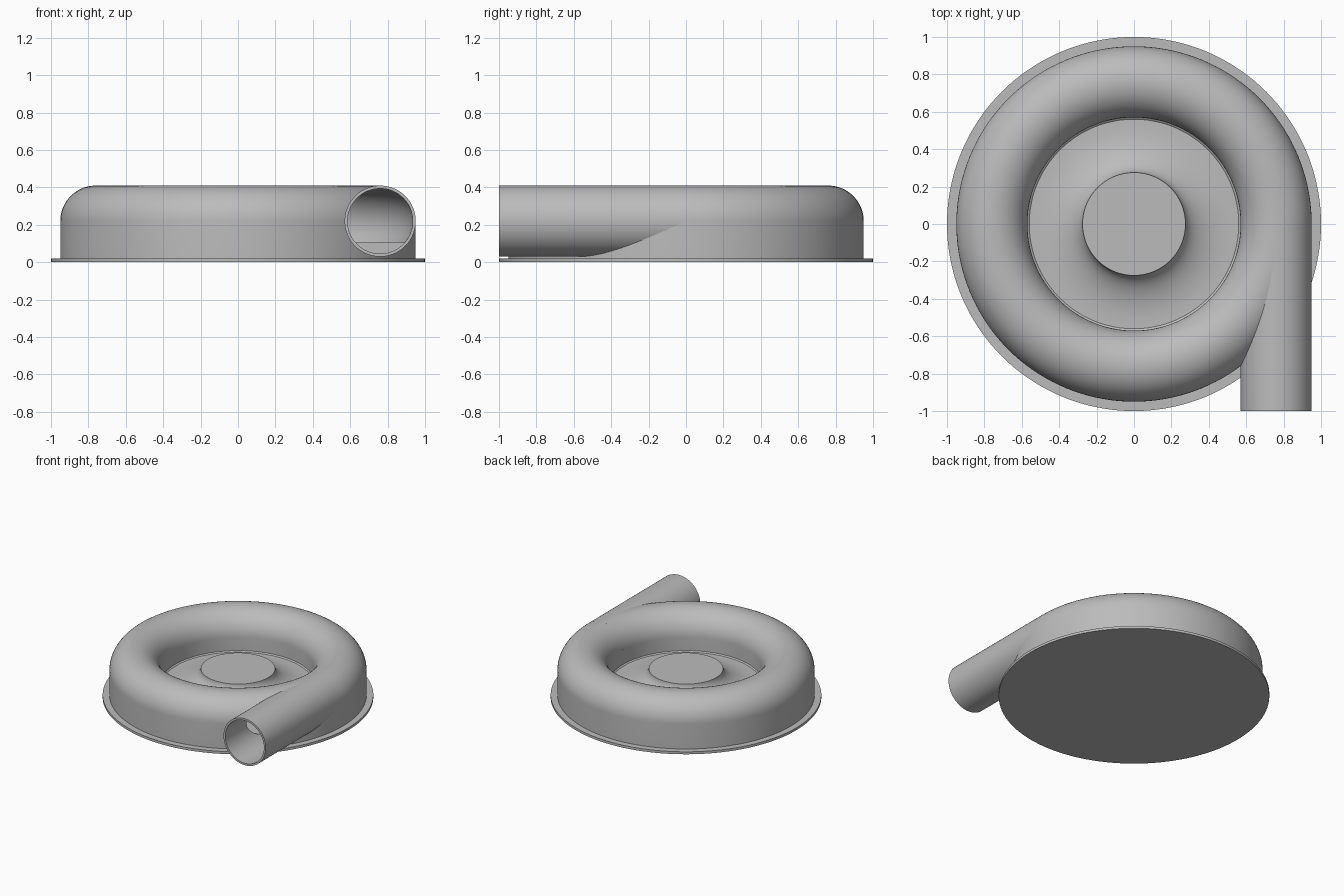
import bpy, bmesh
from math import pi, sin, cos
from mathutils import Matrix

cube = bpy.data.objects.get("Cube")
if cube:
    bpy.data.objects.remove(cube)

GREY = (0.5, 0.5, 0.5, 1)
mat = bpy.data.materials.new("grey")
mat.use_nodes = True
mat.diffuse_color = GREY
mat.node_tree.nodes["Principled BSDF"].inputs["Base Color"].default_value = GREY

MAJOR, MINOR, AXIS_Z = 0.76, 0.19, 0.22   # scroll centreline and pipe radius
BORE, FLOOR, RIM = 0.174, 0.105, 0.02
SEGMENTS = 144


def finish(name, bm):
    bmesh.ops.recalc_face_normals(bm, faces=bm.faces)
    mesh = bpy.data.meshes.new(name)
    bm.to_mesh(mesh)
    bm.free()
    obj = bpy.data.objects.new(name, mesh)
    bpy.context.collection.objects.link(obj)
    mesh.materials.append(mat)
    return obj


def lathe(name, profile, closed=False):
    """Spin an (r, z) profile about the z axis."""
    bm = bmesh.new()
    verts = [bm.verts.new((r, 0, z)) for r, z in profile]
    edges = [bm.edges.new(p) for p in zip(verts, verts[1:])]
    if closed:
        edges.append(bm.edges.new((verts[-1], verts[0])))
    bmesh.ops.spin(bm, geom=verts + edges, axis=(0, 0, 1), cent=(0, 0, 0),
                   angle=2 * pi, steps=SEGMENTS, use_merge=True)
    bmesh.ops.remove_doubles(bm, verts=bm.verts, dist=1e-5)
    return finish(name, bm)


def pipe(name, radius, y0, y1):
    """Solid cylinder along y on the outlet axis."""
    bm = bmesh.new()
    place = (Matrix.Translation((MAJOR, (y0 + y1) / 2, AXIS_Z))
             @ Matrix.Rotation(pi / 2, 4, "X"))
    bmesh.ops.create_cone(bm, cap_ends=True, segments=96, radius1=radius,
                          radius2=radius, depth=y1 - y0, matrix=place)
    return finish(name, bm)


def select(obj):
    bpy.ops.object.select_all(action="DESELECT")
    obj.select_set(True)
    bpy.context.view_layer.objects.active = obj


def cut(obj, cutters):
    select(obj)
    for cutter in cutters:
        mod = obj.modifiers.new("cut", "BOOLEAN")
        mod.operation, mod.solver, mod.object = "DIFFERENCE", "EXACT", cutter
        bpy.ops.object.modifier_apply(modifier=mod.name)


def arc(radius, start, end, steps):
    angles = [start + (end - start) * i / steps for i in range(steps + 1)]
    return [(MAJOR + radius * cos(a), AXIS_Z + radius * sin(a)) for a in angles]


# Base flange
flange = lathe("base_flange", [(0, 0), (1, 0), (1, RIM), (0, RIM)])

# Scroll casing with floor, flared hub and straight outer wall
HUB_R, HUB_Z, FLARE = 0.275, 0.234, 0.26
cove = [(HUB_R + FLARE * (1 - cos(t)), HUB_Z - (HUB_Z - FLOOR) * sin(t))
        for t in (pi / 2 * i / 14 for i in range(15))]
casing = lathe("scroll_casing",
               [(0, 0.01), (MAJOR + MINOR, 0.01)] + arc(MINOR, 0, pi, 36)
               + [(MAJOR - MINOR, FLOOR + 0.008), (0.56, FLOOR)]
               + cove[::-1] + [(0, HUB_Z)])

# Outlet pipe, tangent to the scroll
outlet = pipe("outlet_pipe", MINOR, -1, 0)

# Hollow interior: flat-floored ring channel and straight bore
channel = lathe("channel_cutter",
                [(r, max(z, FLOOR)) for r, z in arc(BORE, -0.72, pi + 0.72, 44)],
                closed=True)
bore = pipe("bore_cutter", BORE, -1.05, 0.02)
cut(casing, [channel, bore])
cut(outlet, [channel, bore])
for helper in (channel, bore):
    bpy.data.objects.remove(helper)

for part in (flange, casing, outlet):
    select(part)
    bpy.ops.object.shade_smooth_by_angle(angle=0.5)
